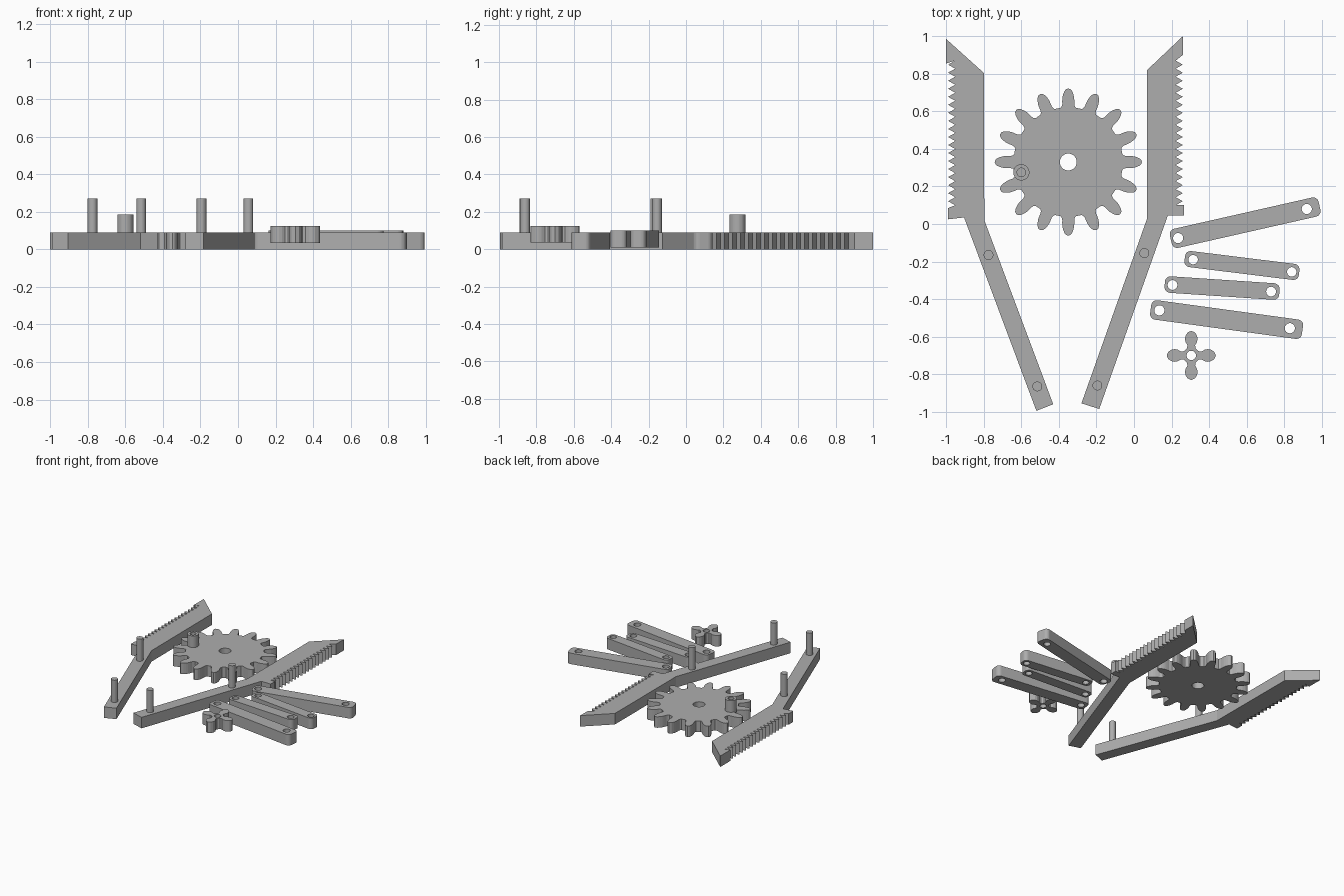
import bpy, bmesh
from math import sin, cos, pi, radians, atan2, hypot
from mathutils import Vector, Matrix

cube = bpy.data.objects.get("Cube")
if cube:
    bpy.data.objects.remove(cube, do_unlink=True)

T = 0.09  # plate thickness

grey = bpy.data.materials.new("plain grey")
grey.use_nodes = True
colour = (0.42, 0.42, 0.42, 1)
grey.diffuse_color = colour
grey.node_tree.nodes["Principled BSDF"].inputs["Base Color"].default_value = colour


def circle(x, y, r, n=32):
    return [(x + r * cos(2 * pi * i / n), y + r * sin(2 * pi * i / n)) for i in range(n)]


def plate(name, loops, z0=0.0, z1=T):
    """Extrude an outline; every further loop inside it becomes a hole."""
    curve = bpy.data.curves.new(name, "CURVE")
    curve.dimensions, curve.fill_mode = "2D", "BOTH"
    curve.extrude = (z1 - z0) / 2
    for loop in loops:
        spline = curve.splines.new("POLY")
        spline.points.add(len(loop) - 1)
        for point, (x, y) in zip(spline.points, loop):
            point.co = (x, y, 0, 1)
        spline.use_cyclic_u = True
    helper = bpy.data.objects.new(name + " outline", curve)
    mesh = bpy.data.meshes.new_from_object(helper)
    bpy.data.objects.remove(helper)
    bpy.data.curves.remove(curve)
    bm = bmesh.new()
    bm.from_mesh(mesh)
    bmesh.ops.remove_doubles(bm, verts=bm.verts, dist=1e-5)
    bmesh.ops.translate(bm, verts=bm.verts, vec=(0, 0, (z0 + z1) / 2))
    bmesh.ops.recalc_face_normals(bm, faces=bm.faces)
    for f in bm.faces:
        f.smooth = False
        f.material_index = 0
    bm.to_mesh(mesh)
    bm.free()
    mesh.name = name
    mesh.materials.clear()
    mesh.materials.append(grey)
    obj = bpy.data.objects.new(name, mesh)
    bpy.context.scene.collection.objects.link(obj)
    return obj


def rack(tip_x, valley_x, low, high, count=18):
    """Zigzag of pointed rack teeth, from bottom to top."""
    step = (high - low) / count
    points = [(valley_x, low)]
    for i in range(count):
        y = low + i * step
        points += [(tip_x, y + step * 0.5), (valley_x, y + step)]
    return points


# Gripper arms with rack teeth along their outer edges
plate("left_arm", [[(0.26, 1.0), (0.07, 0.82), (0.07, 0.03), (-0.28, -0.955),
                    (-0.185, -0.985), (0.18, 0.045), (0.265, 0.045), (0.265, 0.10)]
                   + rack(0.26, 0.222, 0.10, 0.87) + [(0.26, 0.90)]])
plate("right_arm", [[(-1.0, 0.985), (-0.8, 0.805), (-0.797, 0.02), (-0.43, -0.96),
                     (-0.52, -0.995), (-0.905, 0.035), (-0.99, 0.025), (-0.99, 0.085)]
                    + rack(-0.99, -0.952, 0.10, 0.87) + [(-1.0, 0.855)]])

# Pivot pins standing on the arms
for name, x, y in [("left_rear_pin", 0.055, -0.155), ("left_front_pin", -0.195, -0.86),
                   ("right_rear_pin", -0.775, -0.165), ("right_front_pin", -0.515, -0.865)]:
    plate(name, [circle(x, y, 0.026)], T - 0.01, 0.272)


def radial(cx, cy, count, half):
    """Repeat a mirrored tooth, given as (radius, half angle) pairs, around a centre."""
    tooth = [(r, -a) for r, a in half] + [(r, a) for r, a in reversed(half) if a]
    return [(cx + r * cos(radians(a + i * 360 / count)),
             cy + r * sin(radians(a + i * 360 / count)))
            for i in range(count) for r, a in tooth]


# Drive gear and its hollow crank peg
gx, gy = -0.35, 0.33
gear_tooth = [(0.291, 9.6), (0.291, 8.2), (0.298, 6.8), (0.310, 5.9), (0.325, 5.7),
              (0.345, 5.2), (0.362, 4.3), (0.378, 3.1), (0.388, 1.8), (0.392, 0)]
plate("drive_gear", [radial(gx, gy, 16, gear_tooth), circle(gx, gy, 0.045)])
plate("crank_peg", [circle(-0.6, 0.275, 0.043), circle(-0.6, 0.275, 0.023)], T - 0.01, 0.185)

# Small four-lobed pinion
lobe = [(0.042, 45), (0.045, 30), (0.058, 21), (0.078, 23), (0.094, 21),
        (0.110, 16), (0.124, 9), (0.131, 0)]
plate("pinion", [radial(0.305, -0.7, 4, lobe[1:]), circle(0.305, -0.7, 0.025)], 0.035, 0.125)


def link(name, centre, half_len, half_wid, hole_a, hole_b, radius, z0):
    """Rounded bar with a hole at each end, turned along the line of its holes."""
    angle = atan2(hole_b[1] - hole_a[1], hole_b[0] - hole_a[0])
    turn = Matrix.Rotation(angle, 2)
    corner = 0.03
    outline = []
    for k, (sx, sy) in enumerate([(1, 1), (-1, 1), (-1, -1), (1, -1)]):
        for i in range(7):
            a = (k + i / 6) * pi / 2
            p = Vector((sx * (half_len - corner) + corner * cos(a),
                        sy * (half_wid - corner) + corner * sin(a)))
            outline.append(tuple(turn @ p + Vector(centre)))
    plate(name, [outline, circle(*hole_a, radius), circle(*hole_b, radius)], z0, z0 + T)


# Loose linkage bars
link("rear_long_link", (0.592, 0.007), 0.406, 0.052, (0.235, -0.075), (0.92, 0.08), 0.027, 0)
link("rear_short_link", (0.575, -0.221), 0.307, 0.043, (0.315, -0.19), (0.84, -0.255), 0.025, 0.01)
link("front_short_link", (0.469, -0.341), 0.306, 0.044, (0.205, -0.325), (0.73, -0.36), 0.026, 0.01)
link("front_long_link", (0.493, -0.509), 0.408, 0.052, (0.135, -0.46), (0.83, -0.555), 0.027, 0)
